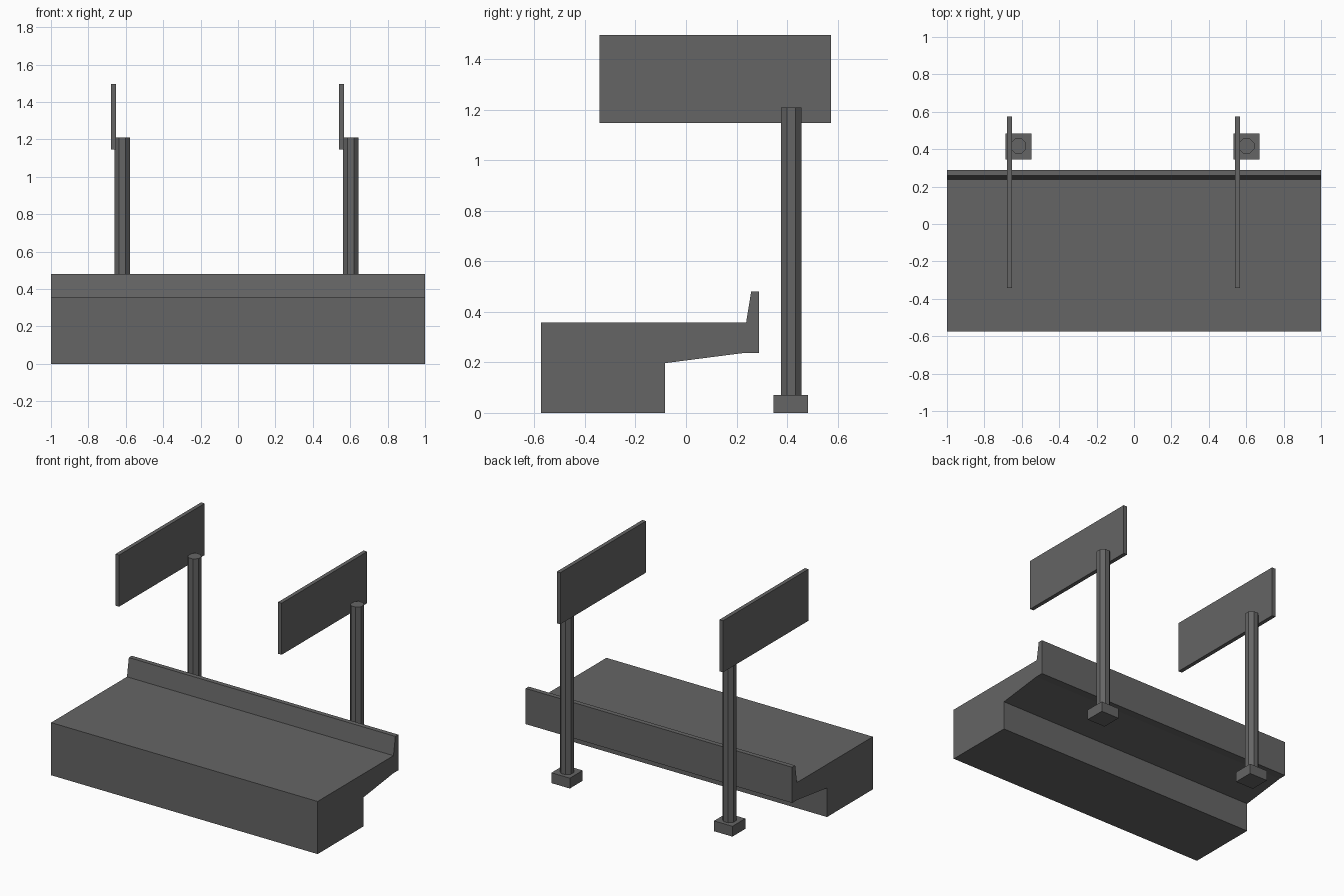
import bpy, bmesh, math

if "Cube" in bpy.data.objects:
    bpy.data.objects.remove(bpy.data.objects["Cube"])

grey = bpy.data.materials.new("concrete_grey")
grey.diffuse_color = (0.13, 0.13, 0.13, 1)
grey.use_nodes = True
grey.node_tree.nodes["Principled BSDF"].inputs["Base Color"].default_value = grey.diffuse_color


def finish(name, bm):
    bmesh.ops.recalc_face_normals(bm, faces=bm.faces[:])
    mesh = bpy.data.meshes.new(name)
    bm.to_mesh(mesh)
    bm.free()
    mesh.materials.append(grey)
    obj = bpy.data.objects.new(name, mesh)
    bpy.context.collection.objects.link(obj)
    return obj


def extrude_profile(name, points, x0, x1):
    """Extrude a (y, z) outline along x."""
    bm = bmesh.new()
    face = bm.faces.new([bm.verts.new((x0, y, z)) for y, z in points])
    new = bmesh.ops.extrude_face_region(bm, geom=[face])["geom"]
    bmesh.ops.translate(bm, vec=(x1 - x0, 0, 0),
                        verts=[v for v in new if isinstance(v, bmesh.types.BMVert)])
    return finish(name, bm)


def box(name, x0, x1, y0, y1, z0, z1):
    return extrude_profile(name, [(y0, z0), (y1, z0), (y1, z1), (y0, z1)], x0, x1)


def octagon_post(name, x, y, z0, z1, half_width):
    bm = bmesh.new()
    r = half_width / math.cos(math.pi / 8)
    ring = [bm.verts.new((x + r * math.cos((i + 0.5) * math.pi / 4),
                          y + r * math.sin((i + 0.5) * math.pi / 4), z0))
            for i in range(8)]
    face = bm.faces.new(ring)
    new = bmesh.ops.extrude_face_region(bm, geom=[face])["geom"]
    bmesh.ops.translate(bm, vec=(0, 0, z1 - z0),
                        verts=[v for v in new if isinstance(v, bmesh.types.BMVert)])
    return finish(name, bm)


# Platform with overhanging deck and tapered parapet
extrude_profile("platform_deck", [
    (-0.575, 0), (-0.083, 0), (-0.083, 0.197), (0.235, 0.238), (0.29, 0.238),
    (0.29, 0.48), (0.258, 0.48), (0.238, 0.357), (-0.575, 0.357)], -1, 1)

# Two sign posts, each with a footing and an offset panel
for side, x in (("left", -0.618), ("right", 0.602)):
    box(f"{side}_footing", x - 0.069, x + 0.069, 0.346, 0.484, 0, 0.07)
    octagon_post(f"{side}_post", x, 0.417, 0.07, 1.21, 0.041)
    box(f"{side}_panel", x - 0.062, x - 0.035, -0.342, 0.575, 1.147, 1.497)
